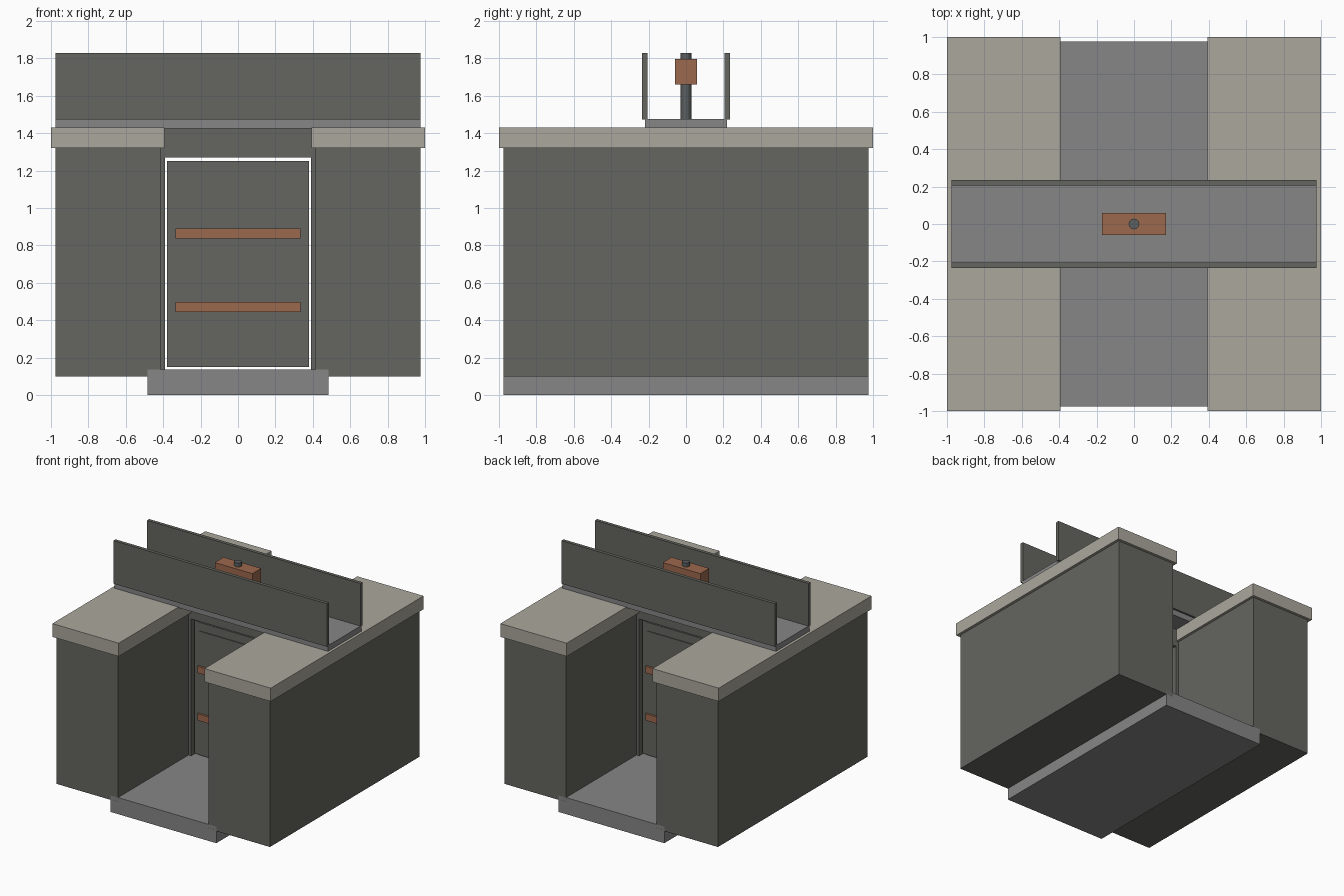
import bpy
import bmesh
import math

if "Cube" in bpy.data.objects:
    bpy.data.objects.remove(bpy.data.objects["Cube"])


def material(name, rgb):
    m = bpy.data.materials.new(name)
    m.diffuse_color = (*rgb, 1.0)
    m.use_nodes = True
    m.node_tree.nodes["Principled BSDF"].inputs["Base Color"].default_value = m.diffuse_color
    return m


DARK = material("dark_stone", (0.130, 0.133, 0.115))
CAP = material("pale_coping", (0.41, 0.39, 0.34))
GREY = material("grey_concrete", (0.24, 0.24, 0.24))
RUST = material("rust_brown", (0.33, 0.138, 0.075))
STEEL = material("dark_steel", (0.105, 0.115, 0.115))


def finish(name, bm, mat):
    me = bpy.data.meshes.new(name)
    bm.to_mesh(me)
    bm.free()
    me.materials.append(mat)
    ob = bpy.data.objects.new(name, me)
    bpy.context.collection.objects.link(ob)
    return ob


def box(name, x, y, z, mat):
    """Box from (min, max) ranges on each axis."""
    bm = bmesh.new()
    bmesh.ops.create_cube(bm, size=1.0)
    for v in bm.verts:
        v.co = [r[0] if c < 0 else r[1] for c, r in zip(v.co, (x, y, z))]
    return finish(name, bm, mat)


def mirrored(name, x, y, z, mat, axis):
    """Box plus its mirror image across the given axis (0 = x, 1 = y)."""
    ob = box(name, x, y, z, mat)
    mod = ob.modifiers.new("mirror", 'MIRROR')
    mod.use_axis = [axis == i for i in range(3)]
    mod.use_mirror_merge = False
    return ob


# Channel floor, side walls and coping
box("channel_floor", (-0.485, 0.485), (-0.977, 0.977), (0, 0.137), GREY)
mirrored("side_wall", (0.415, 0.977), (-0.977, 0.977), (0.10, 1.322), DARK, 0)
mirrored("wall_coping", (0.393, 1.0), (-1.0, 1.0), (1.32, 1.43), CAP, 0)

# Gate frame: side guides and lintel
mirrored("gate_guide", (0.39, 0.42), (-0.055, 0.055), (0.13, 1.28), DARK, 0)
box("gate_lintel", (-0.42, 0.42), (-0.055, 0.055), (1.27, 1.425), DARK)

# Gate leaf with raised panels, top lip and cross ribs on both faces
box("gate_leaf", (-0.38, 0.38), (-0.025, 0.025), (0.15, 1.25), DARK)
mirrored("gate_panel", (-0.335, 0.335), (0.02, 0.032), (0.151, 1.176), DARK, 1)
mirrored("gate_top_lip", (-0.335, 0.335), (0.02, 0.032), (1.23, 1.249), DARK, 1)
for i, z in enumerate((0.443, 0.836)):
    mirrored(f"gate_rib_{i + 1}", (-0.335, 0.335), (0.02, 0.05), (z, z + 0.055), RUST, 1)

# Footbridge deck and parapets
box("bridge_deck", (-0.977, 0.977), (-0.218, 0.218), (1.425, 1.477), GREY)
mirrored("bridge_parapet", (-0.977, 0.977), (0.206, 0.234), (1.474, 1.83), DARK, 1)

# Lifting stem and block
box("lifting_block", (-0.172, 0.172), (-0.058, 0.058), (1.66, 1.797), RUST)
bm = bmesh.new()
bmesh.ops.create_cone(bm, cap_ends=True, segments=12, radius1=0.029, radius2=0.029, depth=0.5)
bmesh.ops.translate(bm, verts=bm.verts, vec=(0, 0, 1.58))
finish("lifting_stem", bm, STEEL)
